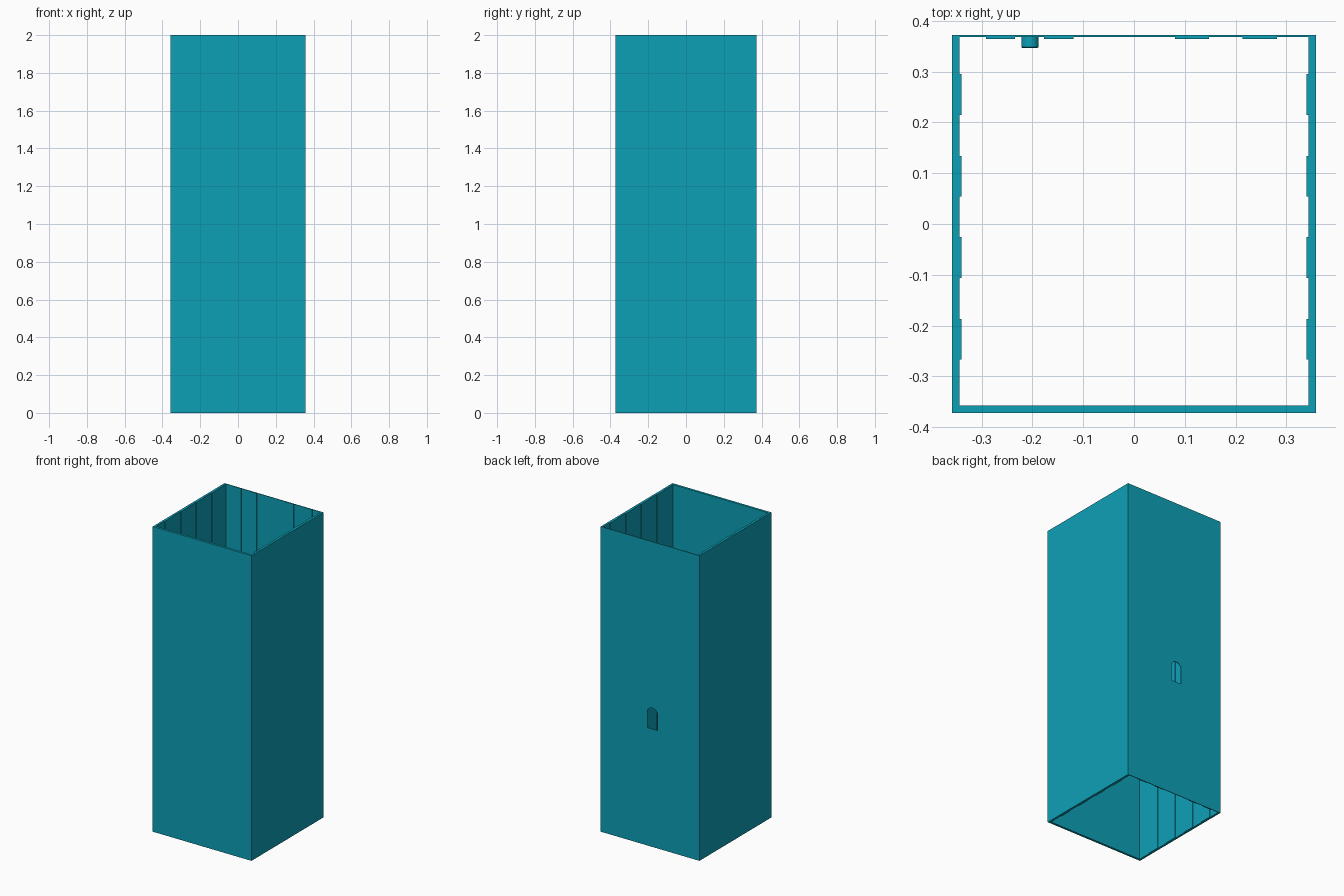
import bpy, bmesh, math
from mathutils import Vector

if "Cube" in bpy.data.objects:
    bpy.data.objects.remove(bpy.data.objects["Cube"])

teal = bpy.data.materials.new("teal")
teal.diffuse_color = (0.004, 0.35, 0.47, 1)
teal.use_nodes = True
teal.node_tree.nodes["Principled BSDF"].inputs["Base Color"].default_value = teal.diffuse_color

W, D, H = 0.358, 0.372, 2.0          # half width, half depth, height
IN_X, IN_FRONT, IN_BACK = 0.344, -0.357, 0.368
RIB = 0.004


def prism(name, outline, offset):
    """Extrude a closed outline of 3D points by an offset vector."""
    bm = bmesh.new()
    face = bm.faces.new([bm.verts.new(p) for p in outline])
    ext = bmesh.ops.extrude_face_region(bm, geom=[face])
    verts = [g for g in ext["geom"] if isinstance(g, bmesh.types.BMVert)]
    bmesh.ops.translate(bm, verts=verts, vec=Vector(offset))
    bmesh.ops.recalc_face_normals(bm, faces=bm.faces)
    mesh = bpy.data.meshes.new(name)
    bm.to_mesh(mesh)
    bm.free()
    mesh.materials.append(teal)
    obj = bpy.data.objects.new(name, mesh)
    bpy.context.collection.objects.link(obj)
    return obj


def cut(target, cutter):
    mod = target.modifiers.new("cut", "BOOLEAN")
    mod.operation = "DIFFERENCE"
    mod.solver = "EXACT"
    mod.object = cutter
    cutter.hide_render = True
    cutter.hide_set(True)


# Outer box of the stall
stall = prism("stall_walls", [(-W, -D, 0), (W, -D, 0), (W, D, 0), (-W, D, 0)], (0, 0, H))

# Interior outline, stepping in around every raised plank
side_planks = [(-0.267, -0.187), (-0.106, -0.026), (0.054, 0.134), (0.215, 0.295)]
back_planks = [(-0.291, -0.234), (-0.177, -0.119), (0.081, 0.148), (0.214, 0.282)]
right = [(IN_X, IN_FRONT)]
for a, b in side_planks:
    right += [(IN_X, a), (IN_X - RIB, a), (IN_X - RIB, b), (IN_X, b)]
right.append((IN_X, IN_BACK))
back = []
for a, b in reversed(back_planks):
    back += [(b, IN_BACK), (b, IN_BACK - RIB), (a, IN_BACK - RIB), (a, IN_BACK)]
left = [(-x, y) for x, y in reversed(right)]
interior = prism("interior_cutter", [(x, y, -0.1) for x, y in right + back + left], (0, 0, H + 0.2))
cut(stall, interior)

# Arched opening through the back wall
cx, r, z0, z1 = -0.017, 0.037, 0.773, 0.911
arch = [(cx - r, 0.3, z0), (cx + r, 0.3, z0)]
arch += [(cx + r * math.cos(math.pi * i / 12), 0.3, z1 - r + r * math.sin(math.pi * i / 12))
         for i in range(13)]
cut(stall, prism("opening_cutter", arch, (0, 0.2, 0)))

# Round knob on the inside of the back wall
bpy.ops.mesh.primitive_cylinder_add(vertices=24, radius=0.017, depth=0.023,
                                    location=(-0.205, 0.3585, 1.0),
                                    rotation=(math.pi / 2, 0, 0))
knob = bpy.context.object
knob.name = "inner_knob"
knob.data.materials.append(teal)
bev = knob.modifiers.new("bevel", "BEVEL")
bev.width = 0.002
bev.segments = 2
bpy.ops.object.shade_smooth_by_angle(angle=math.radians(35))
